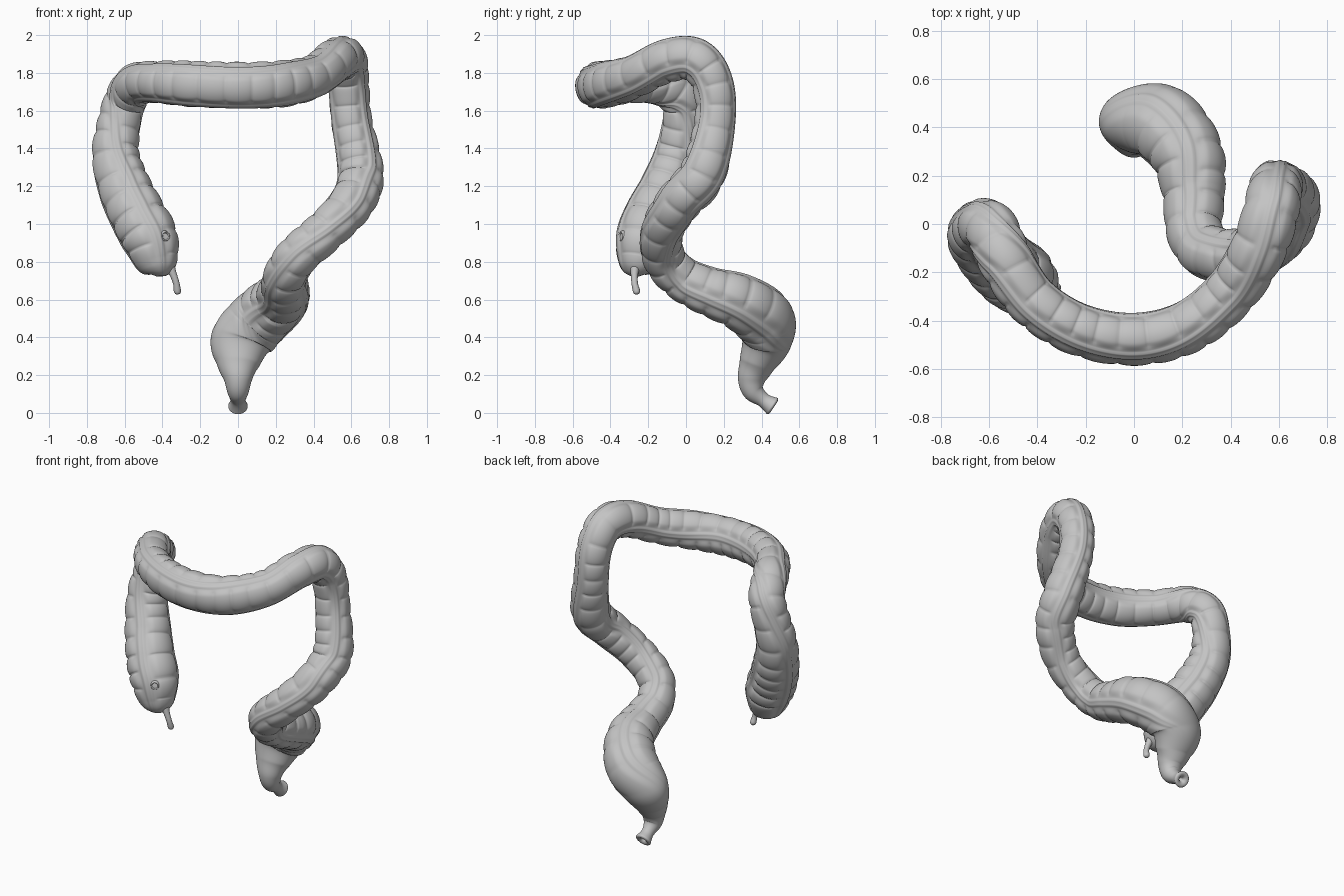
import bpy, bmesh, math
from mathutils import Vector

if "Cube" in bpy.data.objects:
    bpy.data.objects.remove(bpy.data.objects["Cube"])

mat = bpy.data.materials.new("soft_grey")
mat.diffuse_color = (0.55, 0.55, 0.55, 1)
mat.use_nodes = True
mat.node_tree.nodes["Principled BSDF"].inputs["Base Color"].default_value = mat.diffuse_color


def skin(name, rings):
    """Join rings of points into one smooth closed tube."""
    bm = bmesh.new()
    rows = [[bm.verts.new(p) for p in ring] for ring in rings]
    for a, b in zip(rows, rows[1:]):
        n = len(a)
        for i in range(n):
            bm.faces.new((a[i], a[(i + 1) % n], b[(i + 1) % n], b[i]))
    bm.faces.new(rows[0])
    bm.faces.new(rows[-1])
    bmesh.ops.recalc_face_normals(bm, faces=bm.faces)
    for f in bm.faces:
        f.smooth = True
    me = bpy.data.meshes.new(name)
    bm.to_mesh(me)
    bm.free()
    me.materials.append(mat)
    ob = bpy.data.objects.new(name, me)
    bpy.context.collection.objects.link(ob)
    return ob


def step(a, b, x):
    t = min(1, max(0, (x - a) / (b - a)))
    return t * t * (3 - 2 * t)


def spline(pts, t):
    """Catmull-Rom through (x, y, z, radius) points."""
    i = min(int(t), len(pts) - 2)
    u = t - i
    p0, p1, p2, p3 = (Vector(pts[min(max(i + k, 0), len(pts) - 1)]) for k in (-1, 0, 1, 2))
    return 0.5 * (2 * p1 + (p2 - p0) * u + (2 * p0 - 5 * p1 + 4 * p2 - p3) * u * u
                  + (3 * p1 - p0 - 3 * p2 + p3) * u ** 3)


def resample(pts, ds):
    """Even steps along the spline: list of (t, distance, position, radius, tangent)."""
    out, s, last, nxt = [], 0, None, 0
    n = (len(pts) - 1) * 120
    for k in range(n + 1):
        t = k / 120
        p = spline(pts, t)
        if last is not None:
            s += (p.xyz - last).length
        last = p.xyz
        if s >= nxt or k == n:
            d = spline(pts, min(t + .05, len(pts) - 1)).xyz - spline(pts, max(t - .05, 0)).xyz
            out.append((t, s, p.xyz, p.w, d.normalized()))
            nxt = s + ds
    return out


def frame(tan, hint):
    u = (hint - tan * hint.dot(tan)).normalized()
    return u, tan.cross(u)


# centre line of the large bowel: x, y, z, radius
PATH = [
    (-.42, -.26, .722, .01), (-.42, -.26, .745, .075), (-.432, -.25, .80, .115),
    (-.467, -.225, .92, .15), (-.53, -.18, 1.04, .15), (-.597, -.11, 1.18, .142),
    (-.648, -.045, 1.36, .126), (-.625, -.01, 1.55, .114), (-.59, -.025, 1.665, .112),
    (-.535, -.14, 1.74, .112), (-.42, -.315, 1.75, .108), (-.23, -.435, 1.74, .108),
    (0, -.475, 1.733, .109), (.22, -.425, 1.74, .109), (.40, -.28, 1.78, .11),
    (.515, -.10, 1.865, .115), (.565, .05, 1.87, .115), (.583, .14, 1.75, .11),
    (.60, .155, 1.55, .108), (.648, .09, 1.27, .122), (.605, -.035, 1.12, .119),
    (.47, -.125, .97, .112), (.315, -.12, .83, .113), (.25, -.03, .72, .116),
    (.248, .12, .645, .13), (.22, .285, .59, .15), (.12, .41, .50, .16),
    (.02, .425, .385, .133), (0, .375, .26, .093), (0, .348, .18, .072),
    (0, .358, .115, .056), (0, .41, .068, .038), (0, .457, .036, .05)]

# direction in which the first muscle band faces: path index, x, y, z
BAND = [(0, .3, -1, 0), (5, .3, -1, .2), (8, -.4, -.8, .3), (10, -.3, -.5, .8),
        (12, 0, -.7, .7), (14, .2, -.4, .9), (16, .1, .2, 1), (18, .2, 1, 0),
        (20, .6, .8, -.2), (22, .7, .3, -.6), (24, .9, 0, -.4), (26, .6, .3, -.7),
        (28, .3, 1, 0), (32, 0, .8, .5)]


def band_dir(t):
    for a, b in zip(BAND, BAND[1:]):
        if t <= b[0]:
            k = step(a[0], b[0], t)
            return Vector(a[1:]).lerp(Vector(b[1:]), k)
    return Vector(BAND[-1][1:])


# colon: pouches between three lengthwise bands, fading out into the rectum
SEG = 96
THIRD = 2 * math.pi / 3
rings = []
for t, s, pos, rad, tan in resample(PATH, .0065):
    u, v = frame(tan, band_dir(t))
    pouch = step(1.2, 3, t) * (1 - step(24.5, 27, t))
    band = step(.5, 2.5, t) * (1 - step(25.5, 27.5, t))
    wide = 1 + .25 * step(25.8, 27, t) * (1 - step(27.5, 29.5, t))
    tall = 1 + .13 * step(9.5, 11, t) * (1 - step(13, 14.5, t))
    ring = []
    for j in range(SEG):
        ang = 2 * math.pi * j / SEG
        sector = int(ang / THIRD + 1e-6)
        local = ang - sector * THIRD
        a = min(local, THIRD - local)
        cell = s / .112 + .2 * math.sin(s * 9 + sector * 2) + .37 * sector
        crease = 1 - abs(math.sin(math.pi * cell)) ** .35
        f = 1.025 - .12 * crease * pouch * step(.24, .5, a)
        # sunken strip with a raised, faintly split band along its middle
        f -= band * (.08 * (1 - step(.22, .6, a)) - .05 * (1 - step(.13, .22, a))
                     + .02 * (1 - step(.0, .09, a)))
        off = (u * math.cos(ang) + v * math.sin(ang)) * rad * f
        off.x *= wide
        off.z *= tall
        ring.append(pos + off)
    rings.append(ring)
# rolled rim and opening at the lower end
for r, back in ((.047, -.006), (.036, -.010), (.02, -.002), (.012, .012), (.01, .03)):
    rings.append([pos - tan * back + (u * math.cos(2 * math.pi * j / SEG)
                  + v * math.sin(2 * math.pi * j / SEG)) * r for j in range(SEG)])
skin("colon", rings)

# appendix: thin curved worm hanging from the cecum
APPENDIX = [(-.375, -.26, .80, .04), (-.35, -.272, .75, .022), (-.328, -.272, .69, .017),
            (-.321, -.262, .645, .019), (-.321, -.258, .632, .013), (-.321, -.257, .627, .003)]
rings = []
for t, s, pos, rad, tan in resample(APPENDIX, .004):
    u, v = frame(tan, Vector((0, -1, 0)))
    rings.append([pos + (u * math.cos(k * math.pi / 10) + v * math.sin(k * math.pi / 10)) * rad
                  for k in range(20)])
skin("appendix", rings)

# stub where the small bowel joins: turned rim with a hole
axis = Vector((.5, -.86, .05)).normalized()
base = Vector((-.388, -.336, .935))
u, v = frame(axis, Vector((0, 0, 1)))
profile = [(.040, -.02), (.032, -.004), (.028, .004), (.026, .010), (.022, .013),
           (.018, .010), (.016, .002), (.015, -.006)]
skin("small_bowel_opening", [[base + axis * h + (u * math.cos(k * math.pi / 14)
     + v * math.sin(k * math.pi / 14)) * r for k in range(28)] for r, h in profile])
